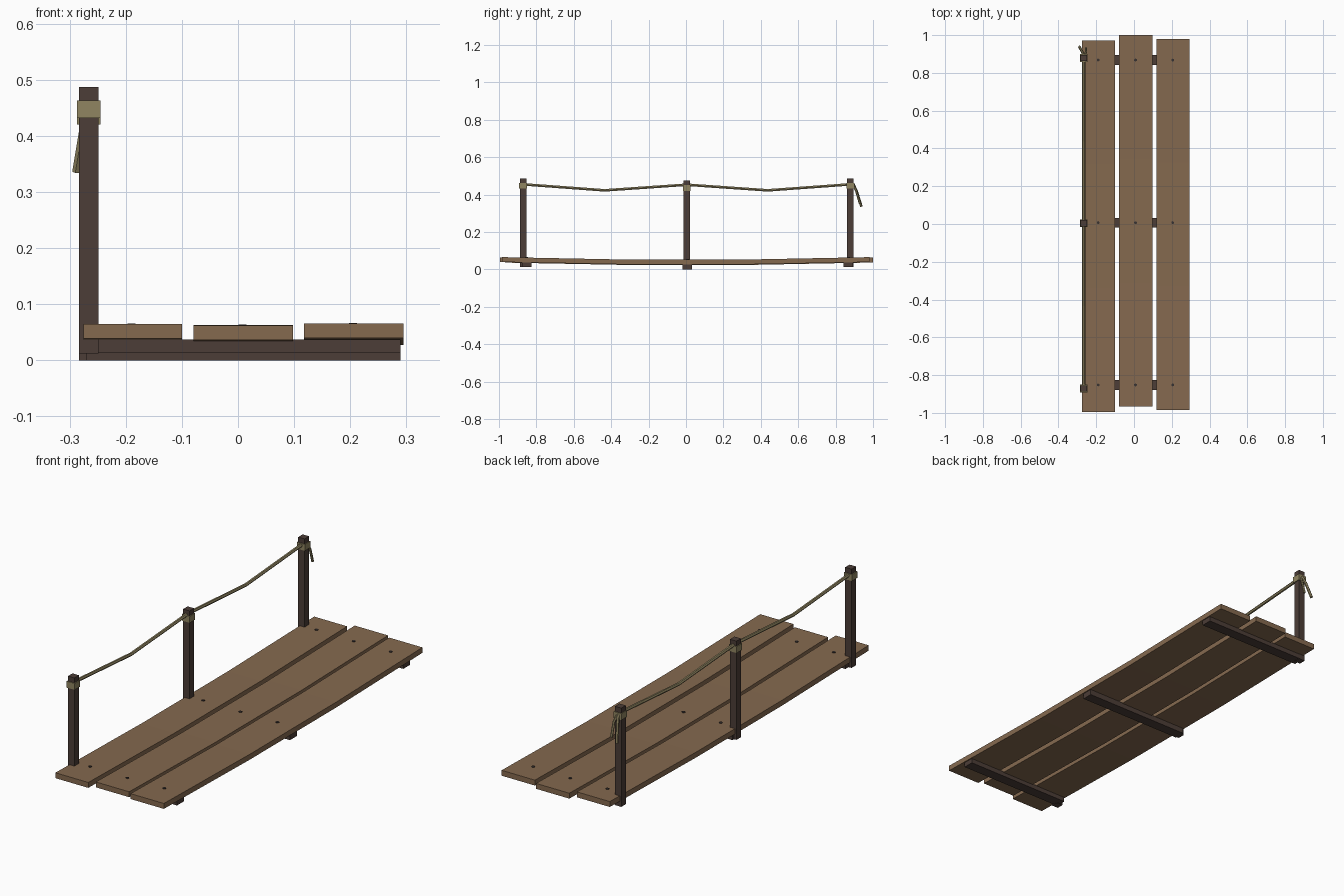
import bpy
import bmesh
from mathutils import Matrix, Vector

cube = bpy.data.objects.get("Cube")
if cube:
    bpy.data.objects.remove(cube)


def material(name, rgb):
    mat = bpy.data.materials.new(name)
    mat.use_nodes = True
    mat.diffuse_color = (*rgb, 1)
    mat.node_tree.nodes["Principled BSDF"].inputs["Base Color"].default_value = (*rgb, 1)
    return mat


PLANK = material("plank wood", (0.235, 0.142, 0.078))
DARK = material("dark wood", (0.072, 0.047, 0.038))
ROPE = material("rope", (0.28, 0.235, 0.12))
NAIL = material("nail iron", (0.04, 0.032, 0.03))


def finish(name, bm, mat):
    bmesh.ops.recalc_face_normals(bm, faces=bm.faces)
    mesh = bpy.data.meshes.new(name)
    bm.to_mesh(mesh)
    bm.free()
    mesh.materials.append(mat)
    obj = bpy.data.objects.new(name, mesh)
    bpy.context.collection.objects.link(obj)
    return obj


def box(name, low, high, mat):
    low, high = Vector(low), Vector(high)
    bm = bmesh.new()
    place = Matrix.Translation((low + high) / 2) @ Matrix.Diagonal((*(high - low), 1))
    bmesh.ops.create_cube(bm, size=1, matrix=place)
    return finish(name, bm, mat)


def rope(name, points, radius):
    """Six-sided rope along a bent path."""
    curve = bpy.data.curves.new(name, "CURVE")
    curve.dimensions = "3D"
    curve.bevel_depth = radius
    curve.bevel_resolution = 1
    curve.use_fill_caps = True
    curve.materials.append(ROPE)
    spline = curve.splines.new("POLY")
    spline.points.add(len(points) - 1)
    for p, co in zip(spline.points, points):
        p.co = (*co, 1)
    spline.use_smooth = False
    obj = bpy.data.objects.new(name, curve)
    bpy.context.collection.objects.link(obj)


def sag(y):
    """Underside height of the walkway: flat middle third, rising ends."""
    return 0.026 + 0.013 * max(0, (abs(y) - 0.33) / 0.66)


# Planks bent at the thirds
THICK = 0.026
planks = [("left", -0.275, -0.1, -0.995, 0.972, 0),
          ("middle", -0.079, 0.098, -0.967, 1.0, -0.002),
          ("right", 0.118, 0.295, -0.985, 0.98, 0.001)]
for side, x0, x1, y0, y1, lift in planks:
    bm = bmesh.new()
    rings = []
    for i in range(4):
        y = y0 + (y1 - y0) * i / 3
        z = sag(y) + lift
        rings.append([bm.verts.new(c) for c in
                      ((x0, y, z), (x1, y, z), (x1, y, z + THICK), (x0, y, z + THICK))])
    for a, b in zip(rings, rings[1:]):
        for k in range(4):
            n = (k + 1) % 4
            bm.faces.new((a[k], a[n], b[n], b[k]))
    bm.faces.new(rings[0])
    bm.faces.new(rings[-1])
    finish(side + "_plank", bm, PLANK)

# Cross beams, posts, rope wraps and nails at three stations
POST_X = -0.266
stations = [("front", -0.852, -0.871, 0.012), ("middle", 0.007, 0.004, 0), ("back", 0.868, 0.879, 0.012)]
for place, y, post_y, base in stations:
    box(place + "_beam", (-0.27, y - 0.026, base + 0.002 * (base > 0)),
        (0.29, y + 0.026, sag(y) + 0.001), DARK)
    box(place + "_post", (POST_X - 0.017, post_y - 0.017, base),
        (POST_X + 0.017, post_y + 0.017, base + 0.475), DARK)
    box(place + "_rope_wrap", (POST_X - 0.021, post_y - 0.021, base + 0.42),
        (POST_X + 0.021, post_y + 0.021, base + 0.451), ROPE)
    for x, plank in zip((-0.19, 0.008, 0.205), planks):
        top = sag(y) + plank[5] + THICK
        bm = bmesh.new()
        bmesh.ops.create_cone(bm, cap_ends=True, segments=6, radius1=0.008, radius2=0.008,
                              depth=0.008, matrix=Matrix.Translation((x, y, top - 0.001)))
        finish(place + "_" + plank[0] + "_nail", bm, NAIL)

# Hand rope drooping between the posts
ys = [s[2] for s in stations]
rope("hand_rope", [(POST_X, ys[0], 0.455), (POST_X, -0.435, 0.423), (POST_X, ys[1], 0.453),
                   (POST_X, 0.437, 0.423), (POST_X, ys[2], 0.455)], 0.008)

# Two loose rope ends behind the back post
rope("long_rope_end", [(-0.268, 0.895, 0.455), (-0.275, 0.912, 0.42), (-0.289, 0.938, 0.336)], 0.007)
rope("short_rope_end", [(-0.262, 0.895, 0.45), (-0.254, 0.91, 0.42), (-0.254, 0.93, 0.352)], 0.006)
